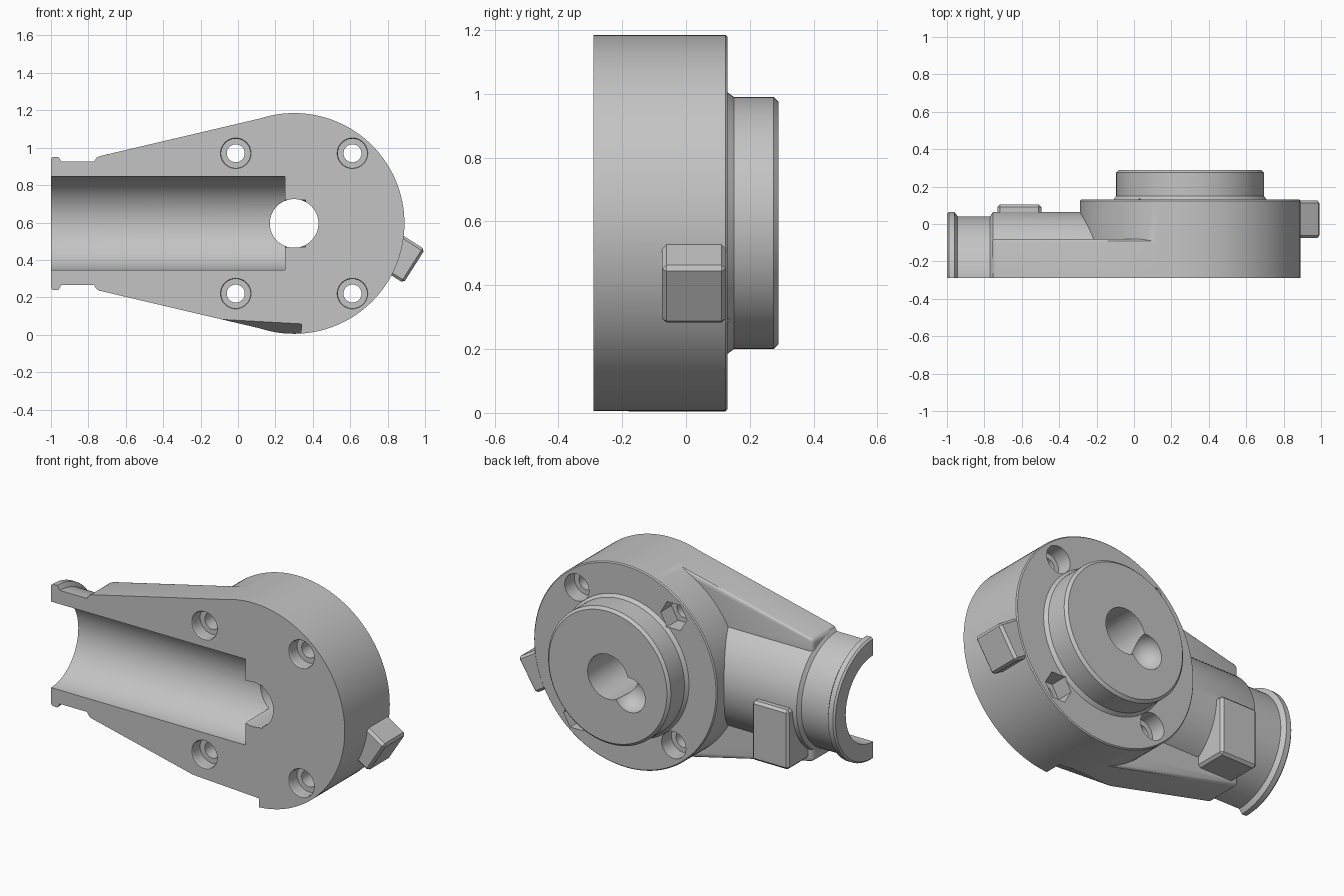
import bpy, bmesh, math
from mathutils import Matrix, Vector

cube = bpy.data.objects.get("Cube")
if cube:
    bpy.data.objects.remove(cube, do_unlink=True)

CX, CZ = 0.30, 0.595      # drum axis
FRONT = -0.29             # parting face, also the depth of the bore axis
R = 0.59                  # drum radius

grey = bpy.data.materials.new("cast_grey")
grey.use_nodes = True
colour = (0.55, 0.55, 0.55, 1)
grey.diffuse_color = colour
grey.node_tree.nodes["Principled BSDF"].inputs["Base Color"].default_value = colour


def finish(name, bm):
    bmesh.ops.recalc_face_normals(bm, faces=bm.faces)
    mesh = bpy.data.meshes.new(name)
    bm.to_mesh(mesh)
    bm.free()
    mesh.materials.append(grey)
    obj = bpy.data.objects.new(name, mesh)
    bpy.context.collection.objects.link(obj)
    return obj


def lathe(name, profile, axis, centre, segments=96, turn=0.0):
    """Solid of revolution from (radius, distance along axis) pairs."""
    bm = bmesh.new()
    rings = []
    for r, t in profile:
        ring = []
        for i in range(segments):
            a = turn + 2 * math.pi * i / segments
            u, v = r * math.cos(a), r * math.sin(a)
            p = (u, t, v) if axis == "Y" else (t, u, v)
            ring.append(bm.verts.new(Vector(p) + Vector(centre)))
        rings.append(ring)
    for a, b in zip(rings, rings[1:]):
        for i in range(segments):
            j = (i + 1) % segments
            bm.faces.new((a[i], a[j], b[j], b[i]))
    bm.faces.new(rings[0])
    bm.faces.new(rings[-1])
    return finish(name, bm)


def prism(name, outline, depth, axis="Y", bevel=0.0, pick=None):
    """Extrude an outline: (x, z) points along y, or (y, z) points along x."""
    bm = bmesh.new()
    ends = [[bm.verts.new((p, d, q) if axis == "Y" else (d, p, q))
             for p, q in outline] for d in depth]
    n = len(outline)
    for i in range(n):
        j = (i + 1) % n
        bm.faces.new((ends[0][i], ends[0][j], ends[1][j], ends[1][i]))
    for end in ends:
        bm.faces.new(end)
    if bevel:
        edges = [e for e in bm.edges if pick(e)]
        bmesh.ops.bevel(bm, geom=edges, offset=bevel, segments=3,
                        profile=0.5, affect='EDGES')
    return finish(name, bm)


def block(name, size, matrix, bevel):
    bm = bmesh.new()
    bmesh.ops.create_cube(bm, size=1, matrix=Matrix.Diagonal((*size, 1)))
    bmesh.ops.bevel(bm, geom=bm.edges[:], offset=bevel, segments=1, affect='EDGES')
    bm.transform(matrix)
    return finish(name, bm)


def combine(target, tool, operation):
    mod = target.modifiers.new(operation.lower(), 'BOOLEAN')
    mod.operation, mod.object, mod.solver = operation, tool, 'EXACT'
    bpy.context.view_layer.objects.active = target
    bpy.ops.object.modifier_apply(modifier=mod.name)
    bpy.data.objects.remove(tool, do_unlink=True)


# Drum with the stepped round boss on its back
housing = lathe("gear_housing", [
    (R, -0.36), (R, 0.124), (R - 0.006, 0.13), (0.41, 0.13), (0.395, 0.15),
    (0.395, 0.275), (0.38, 0.29)], "Y", (CX, 0, CZ), 128)

# Tapered flange, tangent to the drum
upper = [(-0.76, 0.355), (0.164, 0.572), (CX, 0.5)]
outline = [(x, CZ + z) for x, z in upper] + [(x, CZ - z) for x, z in reversed(upper)]
wing = prism("flange", outline, (-0.36, -0.08), "Y", 0.02,
             lambda e: all(v.co.y > -0.1 and v.co.x < 0.2 for v in e.verts)
             or all(v.co.x < -0.7 for v in e.verts))

# Tube barrel with neck and end lip
barrel = lathe("barrel", [
    (0.345, -1.0), (0.355, -0.99), (0.355, -0.96), (0.33, -0.943), (0.33, -0.77),
    (0.352, -0.755), (0.355, -0.745), (0.355, 0.2)], "X", (0, FRONT, CZ))

# Mounting lugs on the barrel and on the drum rim
barrel_lug = block("barrel_lug", (0.235, 0.26, 0.345),
                   Matrix.Translation((-0.613, -0.025, 0.425)), 0.014)
rim_lug = block("rim_lug", (0.19, 0.2, 0.213),
                Matrix.Translation((0.862, 0.025, 0.417))
                @ Matrix.Rotation(math.radians(32.5), 4, 'Y'), 0.014)
for part in (wing, barrel, barrel_lug, rim_lug):
    combine(housing, part, 'UNION')

# Flat parting face
cutters = [block("front_trim", (3, 1, 3),
                 Matrix.Translation((0, FRONT - 0.5, CZ)), 0.01)]

# Long bore with a smaller pilot, then the shaft hole
cutters.append(lathe("bore_cut", [(0.25, -1.2), (0.25, 0.25), (0.125, 0.25),
                                  (0.125, 0.36)], "X", (0, FRONT, CZ)))
cutters.append(lathe("shaft_cut", [(0.13, -0.5), (0.13, 0.5)], "Y", (CX, 0, CZ), 64))

# Bolt holes: round recess in front, round or hexagonal recess behind
for sx in (-1, 1):
    for sz in (-1, 1):
        at = (CX + 0.312 * sx, 0, CZ + 0.375 * sz)
        holes = [(0.082, -0.4), (0.082, FRONT), (0.078, FRONT + 0.006),
                 (0.078, -0.22), (0.048, -0.22), (0.048, 0.04)]
        if sx == sz:
            holes += [(0.078, 0.04), (0.078, 0.2)]
        else:
            holes[-1] = (0.048, 0.2)
            cutters.append(lathe("nut_cut", [(0.085, 0.03), (0.085, 0.2)],
                                 "Y", at, 6))
        cutters.append(lathe("bolt_cut", holes, "Y", at, 40))

# Slanted relief along the lower front edge
relief = prism("relief_cut", [(-0.31, 0.01), (-0.18, -0.055), (-0.31, -0.2)],
               (-0.5, 0.0), "X")
relief.data.transform(Matrix.Translation((0.34, 0, 0.058))
                      @ Matrix.Rotation(math.radians(3.2), 4, 'Y'))
cutters.append(relief)

# Rounded oil pocket beside the shaft hole
bm = bmesh.new()
bmesh.ops.create_uvsphere(bm, u_segments=40, v_segments=20, radius=0.1)
bm.transform(Matrix.Translation((0.16, 0.29, 0.525)))
cutters.append(finish("pocket_cut", bm))

for cutter in cutters:
    cutter.hide_render = True
    combine(housing, cutter, 'DIFFERENCE')

# Smooth curved walls, crisp machined edges
bpy.ops.object.select_all(action='DESELECT')
housing.select_set(True)
bpy.context.view_layer.objects.active = housing
bpy.ops.object.shade_smooth_by_angle(angle=math.radians(25))
